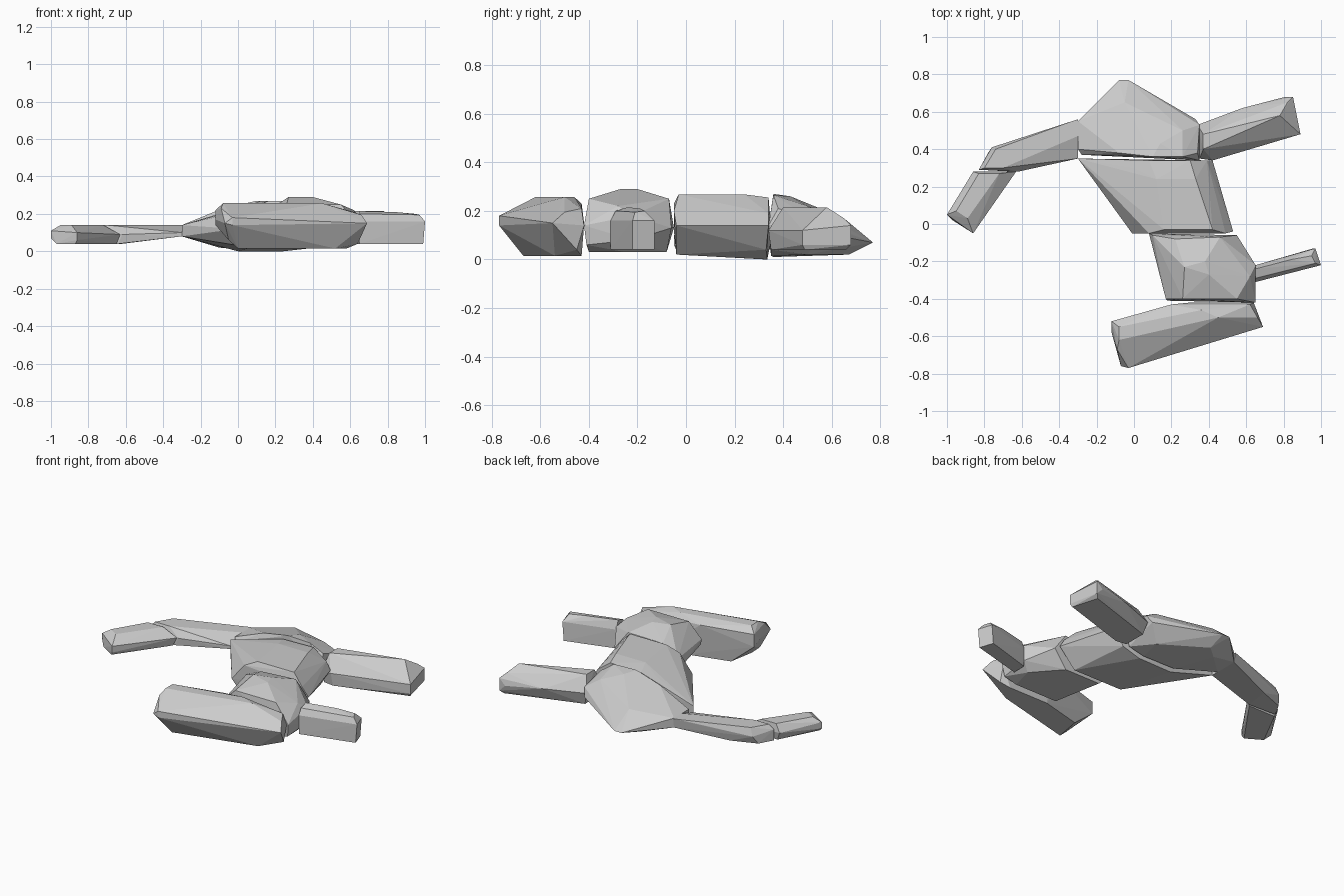
import bpy, bmesh


def facet_block(name, **levels):
    """Convex faceted block from a few (x, y, z) corners per level."""
    bm = bmesh.new()
    for corners in levels.values():
        for co in corners:
            bm.verts.new(co)
    res = bmesh.ops.convex_hull(bm, input=bm.verts[:])
    loose = {v for v in res["geom_interior"] + res["geom_unused"]
             if isinstance(v, bmesh.types.BMVert) and v.is_valid and not v.link_faces}
    bmesh.ops.delete(bm, geom=list(loose), context='VERTS')
    bmesh.ops.recalc_face_normals(bm, faces=bm.faces[:])
    me = bpy.data.meshes.new(name)
    bm.to_mesh(me)
    bm.free()
    ob = bpy.data.objects.new(name, me)
    bpy.context.collection.objects.link(ob)
    return ob


def plan(z, *xy):
    """Corners of one flat level."""
    return [(x, y, z) for x, y in xy]


# left forelimb: slim upper link and its end link
facet_block("left_upper_link",
            low=plan(0.04, (-0.64, 0.28), (-0.83, 0.29), (-0.78, 0.38), (-0.62, 0.44)),
            mid=[(-0.30, 0.35, 0.08), (-0.30, 0.55, 0.08), (-0.76, 0.41, 0.09),
                 (-0.30, 0.35, 0.10), (-0.62, 0.28, 0.09), (-0.83, 0.29, 0.11)],
            top=plan(0.14, (-0.30, 0.47), (-0.33, 0.55), (-0.30, 0.56),
                     (-0.74, 0.40), (-0.80, 0.30), (-0.70, 0.30)))
facet_block("left_end_link",
            low=plan(0.04, (-0.97, 0.02), (-0.87, -0.04), (-0.65, 0.27), (-0.84, 0.27)),
            mid=[(-1.00, 0.05, 0.07), (-1.00, 0.05, 0.11), (-0.86, -0.05, 0.06),
                 (-0.86, -0.05, 0.10), (-0.63, 0.28, 0.09), (-0.86, 0.28, 0.09)],
            top=plan(0.14, (-0.95, 0.07), (-0.89, 0.03), (-0.72, 0.27), (-0.83, 0.27)))

# rear body section, tapering to a low tip
facet_block("rear_body",
            low=[(0.00, 0.36, 0.01), (0.22, 0.35, 0.015), (0.33, 0.35, 0.04),
                 (-0.02, 0.67, 0.02), (0.25, 0.50, 0.02), (-0.10, 0.60, 0.02)],
            mid=[(-0.30, 0.40, 0.08), (-0.30, 0.55, 0.08), (-0.28, 0.37, 0.12),
                 (-0.08, 0.77, 0.07), (-0.03, 0.77, 0.07), (0.33, 0.56, 0.11),
                 (0.35, 0.53, 0.16), (0.35, 0.34, 0.14)],
            top=[(-0.30, 0.55, 0.14), (-0.30, 0.40, 0.14), (-0.05, 0.65, 0.17),
                 (-0.08, 0.38, 0.23), (0.10, 0.36, 0.27), (0.26, 0.36, 0.265),
                 (0.14, 0.43, 0.26), (0.26, 0.50, 0.22), (0.34, 0.38, 0.21)])

# right hind limb
facet_block("right_rear_limb",
            low=plan(0.04, (0.36, 0.36), (0.43, 0.35), (0.88, 0.49), (0.83, 0.66), (0.36, 0.51)),
            mid=[(0.35, 0.35, 0.12), (0.34, 0.53, 0.12), (0.42, 0.34, 0.12),
                 (0.89, 0.48, 0.06), (0.89, 0.48, 0.12), (0.85, 0.68, 0.06),
                 (0.85, 0.68, 0.14), (0.81, 0.68, 0.10), (0.58, 0.62, 0.12)],
            top=plan(0.215, (0.37, 0.40), (0.37, 0.48), (0.55, 0.48), (0.78, 0.58))
            + plan(0.17, (0.79, 0.64), (0.82, 0.65)))

# middle body section, broad at the back and leaning left
facet_block("middle_body",
            low=[(0.00, 0.33, 0.00), (0.24, 0.335, 0.00), (0.36, 0.33, 0.04),
                 (0.07, -0.04, 0.02), (0.42, -0.04, 0.02)],
            mid=[(-0.30, 0.35, 0.08), (-0.30, 0.35, 0.14), (0.42, 0.34, 0.14),
                 (0.53, -0.04, 0.14), (-0.01, -0.05, 0.12), (0.39, 0.34, 0.19)],
            top=plan(0.268, (0.12, 0.24), (0.16, -0.03), (0.42, -0.03), (0.33, 0.24))
            + [(0.08, 0.34, 0.25), (0.30, 0.34, 0.255), (0.00, 0.30, 0.23),
               (0.08, -0.05, 0.23), (0.49, -0.05, 0.20)])

# front body section with a raised crown
facet_block("front_body",
            low=plan(0.03, (0.20, -0.08), (0.45, -0.08), (0.26, -0.40), (0.56, -0.40),
                     (0.60, -0.25)),
            mid=[(0.08, -0.05, 0.13), (0.10, -0.06, 0.18), (0.55, -0.06, 0.13),
                 (0.65, -0.22, 0.08), (0.65, -0.22, 0.18), (0.65, -0.42, 0.14),
                 (0.64, -0.41, 0.06), (0.18, -0.41, 0.12), (0.17, -0.40, 0.16)],
            top=plan(0.29, (0.27, -0.23), (0.38, -0.20), (0.40, -0.27))
            + [(0.22, -0.08, 0.24), (0.46, -0.07, 0.25), (0.26, -0.40, 0.25),
               (0.55, -0.40, 0.25), (0.62, -0.28, 0.22)])

# short right front limb
facet_block("right_front_limb",
            low=plan(0.04, (0.65, -0.22), (0.65, -0.31), (0.99, -0.22), (0.96, -0.13)),
            side=plan(0.16, (0.65, -0.22), (0.65, -0.31), (1.00, -0.22), (0.97, -0.13)),
            top=[(0.65, -0.24, 0.215), (0.65, -0.29, 0.20), (0.84, -0.19, 0.21),
                 (0.95, -0.17, 0.20), (0.97, -0.21, 0.195)])

# large front limb lying across the front
facet_block("front_cross_limb",
            low=plan(0.015, (0.00, -0.67), (0.03, -0.50), (0.30, -0.43), (0.58, -0.43),
                     (0.52, -0.54)) + [(0.64, -0.45, 0.04)],
            mid=[(-0.12, -0.52, 0.14), (-0.12, -0.58, 0.17), (-0.07, -0.76, 0.15),
                 (-0.03, -0.77, 0.14), (-0.03, -0.77, 0.18), (0.69, -0.55, 0.15),
                 (0.64, -0.42, 0.14), (0.30, -0.42, 0.15), (-0.05, -0.68, 0.06)],
            top=plan(0.257, (-0.08, -0.62), (-0.08, -0.55), (0.36, -0.46), (0.45, -0.50))
            + [(-0.12, -0.52, 0.22), (-0.09, -0.67, 0.23), (0.20, -0.43, 0.23),
               (0.62, -0.43, 0.21), (0.66, -0.50, 0.195)])
